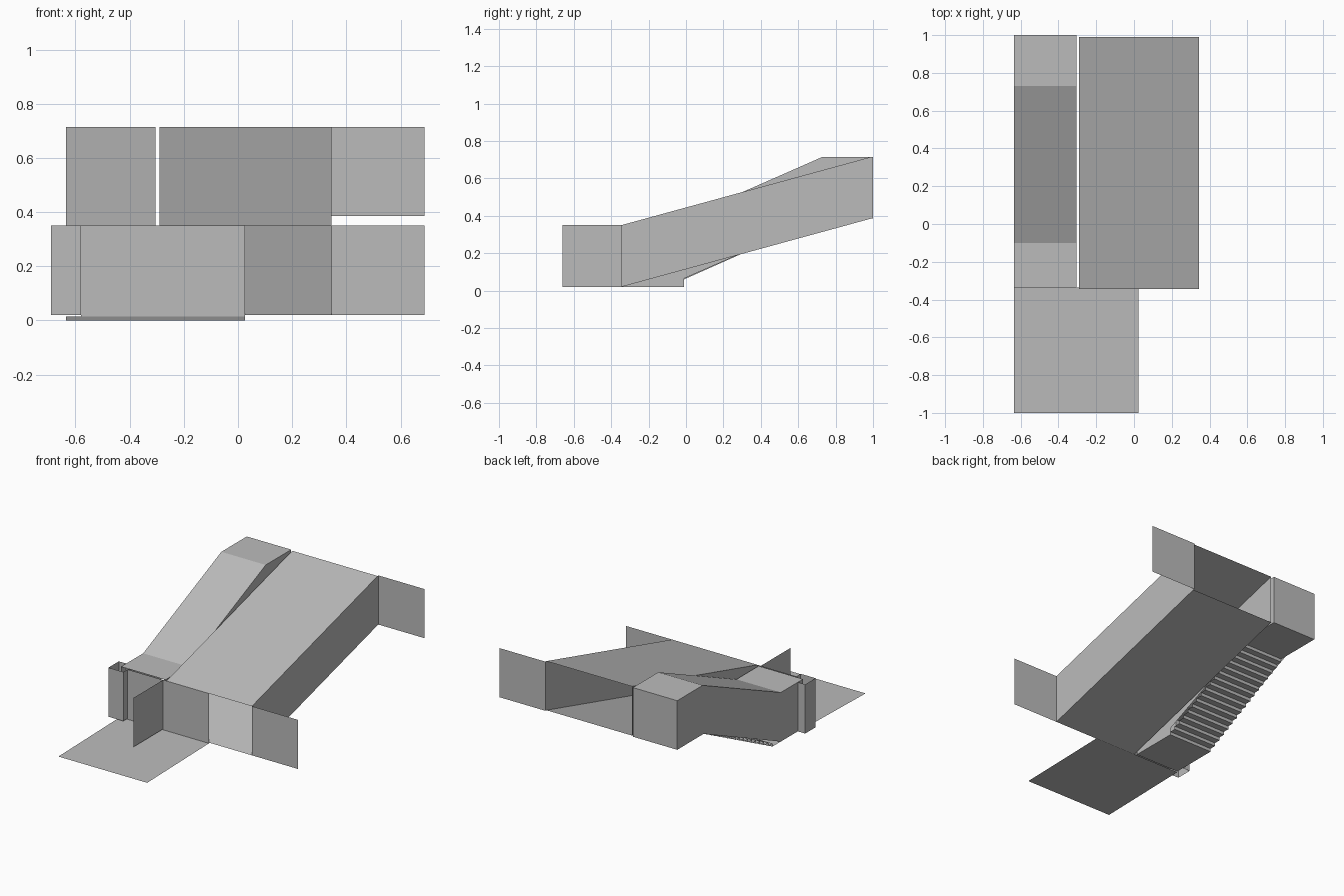
import bpy

if "Cube" in bpy.data.objects:
    bpy.data.objects.remove(bpy.data.objects["Cube"], do_unlink=True)

grey = bpy.data.materials.new("plain grey")
grey.use_nodes = True
COLOUR = (0.5, 0.5, 0.5, 1)
grey.diffuse_color = COLOUR
grey.node_tree.nodes["Principled BSDF"].inputs["Base Color"].default_value = COLOUR


def make(name, faces):
    """Build one sheet object from a list of polygons, each a list of points."""
    verts = [p for f in faces for p in f]
    index, polys = 0, []
    for f in faces:
        polys.append(range(index, index + len(f)))
        index += len(f)
    mesh = bpy.data.meshes.new(name)
    mesh.from_pydata(verts, [], [list(p) for p in polys])
    mesh.materials.append(grey)
    obj = bpy.data.objects.new(name, mesh)
    bpy.context.collection.objects.link(obj)
    return obj


def strip(path, x0, x1):
    """Sweep a (y, z) path across the width."""
    return [[(x0, *a), (x1, *a), (x1, *b), (x0, *b)] for a, b in zip(path, path[1:])]


def side(profile, x):
    return [[(x, y, z) for y, z in profile]]


def upright(a, b, z0, z1):
    """Vertical panel between two plan points."""
    return [[(*a, z0), (*b, z0), (*b, z1), (*a, z1)]]


LOW, LOW_TOP, HIGH, HIGH_TOP = 0.02, 0.35, 0.385, 0.715
FRONT, BACK = -0.345, 0.99

# sloping passage, open at both ends
floor = [(FRONT, LOW), (BACK, HIGH)]
roof = [(FRONT, LOW_TOP), (BACK, HIGH_TOP)]
outline = floor + roof[::-1]
R0, R1 = -0.29, 0.345
make("ramp_floor", strip(floor, R0, R1))
make("ramp_roof", strip(roof, R0, R1))
make("ramp_right_wall", side(outline, R0))
make("ramp_left_wall", side(outline, R1))

# stair passage beside it
S0, S1 = -0.635, -0.305
END = 1.0
stair_roof = [(-0.335, LOW_TOP), (-0.1, LOW_TOP), (0.73, HIGH_TOP), (END, HIGH_TOP)]
make("stair_roof", strip(stair_roof, S0, S1))
upper = [(0.72, HIGH), (END, HIGH)] + stair_roof[::-1]
make("stair_outer_wall", side([(-0.335, LOW), (-0.1, LOW)] + upper, S0))
make("stair_inner_wall", side([(-0.335, LOW), (-0.01, LOW), (-0.01, 0.065)] + upper, S1))
make("stair_back_wall", upright((S0, END), (S1, END), HIGH, HIGH_TOP))

# zigzag steps with a landing at each end
STEPS = 17
rise, run = (HIGH - LOW) / STEPS, 0.043
path = [(-0.335, LOW)]
for i in range(STEPS):
    y = -0.01 + i * run
    path += [(y, LOW + i * rise), (y, LOW + (i + 1) * rise)]
path.append((END, HIGH))
make("steps", strip(path, S0, S1))

# entrance: front wall, side pillar, open door and boarding plate
make("entrance_wall", upright((-0.58, FRONT), (0.025, FRONT), 0.015, LOW_TOP))
corners = [(-0.69, -0.39), (-0.58, -0.39), (-0.58, -0.28), (-0.69, -0.28)]
make("entrance_pillar", [f for a, b in zip(corners, corners[1:] + corners[:1])
                         for f in upright(a, b, LOW, LOW_TOP)])
make("entrance_door", upright((-0.315, -0.66), (-0.315, FRONT), LOW, LOW_TOP))
make("boarding_plate", strip([(-1.0, 0.0), (-0.335, 0.015)], S0, 0.025))

# side screens at each end of the ramp
make("front_screen", upright((R1, FRONT), (0.688, FRONT), LOW, LOW_TOP))
make("back_screen", upright((R1, END), (0.688, END), HIGH, HIGH_TOP))
make("back_screen_return", upright((R1, BACK), (R1, END), HIGH, HIGH_TOP))
